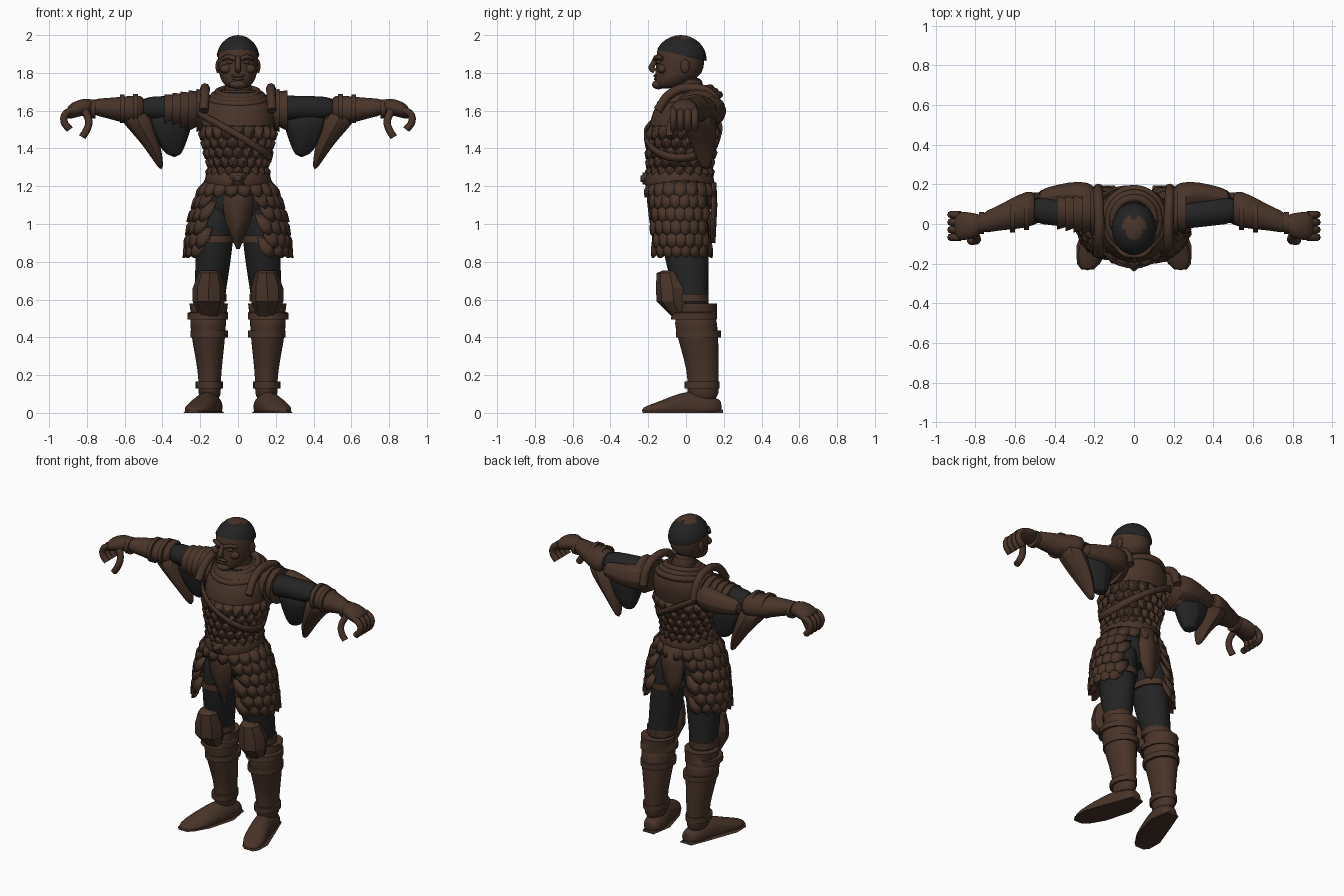
import bpy, bmesh, math
from mathutils import Vector

if "Cube" in bpy.data.objects:
    bpy.data.objects.remove(bpy.data.objects["Cube"])


def material(name, colour):
    mat = bpy.data.materials.new(name)
    mat.use_nodes = True
    mat.diffuse_color = colour
    mat.node_tree.nodes["Principled BSDF"].inputs["Base Color"].default_value = colour
    return mat


LEATHER = material("brown_leather", (.066, .034, .022, 1))
CLOTH = material("black_cloth", (.017, .017, .018, 1))
SIDES = {"left": 1, "right": -1}


def finish(name, bm, mat, subdiv=0, thick=0, angle=40):
    """Turn a bmesh into a named, shaded object."""
    bmesh.ops.recalc_face_normals(bm, faces=bm.faces)
    mesh = bpy.data.meshes.new(name)
    bm.to_mesh(mesh)
    bm.free()
    obj = bpy.data.objects.new(name, mesh)
    bpy.context.collection.objects.link(obj)
    mesh.materials.append(mat)
    if thick:
        mod = obj.modifiers.new("thickness", "SOLIDIFY")
        mod.thickness, mod.offset = thick, 0
    if subdiv:
        obj.modifiers.new("rounding", "SUBSURF").levels = subdiv
        obj.modifiers["rounding"].render_levels = subdiv
    bpy.ops.object.select_all(action="DESELECT")
    obj.select_set(True)
    bpy.context.view_layer.objects.active = obj
    bpy.ops.object.shade_smooth_by_angle(angle=math.radians(angle))
    return obj


def loft(name, rings, mat, axis="z", side=1, segs=16, subdiv=1, ripple=0, angle=40):
    """Skin ellipses (position, centre u, centre v, radius u, radius v) along an axis."""
    bm = bmesh.new()
    loops = []
    for t, u, v, ru, rv in rings:
        loop = []
        for i in range(segs):
            a = math.tau * i / segs
            k = 1 + ripple * (-1) ** i
            p, q = u + ru * k * math.cos(a), v + rv * k * math.sin(a)
            co = {"z": (p, q, t), "x": (t, p, q), "y": (p, t, max(q, 0))}[axis]
            loop.append(bm.verts.new((co[0] * side, co[1], co[2])))
        loops.append(loop)
    for low, high in zip(loops, loops[1:]):
        for i in range(segs):
            j = (i + 1) % segs
            bm.faces.new((low[i], low[j], high[j], high[i]))
    bm.faces.new(loops[0])
    bm.faces.new(loops[-1])
    return finish(name, bm, mat, subdiv, angle=angle)


def ball(name, loc, size, mat=LEATHER, side=1):
    bm = bmesh.new()
    bmesh.ops.create_uvsphere(bm, u_segments=24, v_segments=16, radius=1)
    for v in bm.verts:
        v.co = Vector(loc) + Vector(size) * v.co
        v.co.x *= side
    return finish(name, bm, mat)


def tube(name, points, radius, mat=LEATHER, side=1):
    curve = bpy.data.curves.new(name, "CURVE")
    curve.dimensions, curve.bevel_depth = "3D", radius
    curve.resolution_u, curve.bevel_resolution, curve.use_fill_caps = 6, 2, True
    spline = curve.splines.new("BEZIER")
    spline.bezier_points.add(len(points) - 1)
    for bp, (x, y, z) in zip(spline.bezier_points, points):
        bp.co = (x * side, y, z)
        bp.handle_left_type = bp.handle_right_type = "AUTO"
    curve.materials.append(mat)
    bpy.context.collection.objects.link(bpy.data.objects.new(name, curve))


def plate(name, outline, mat=LEATHER):
    """Thin sheet, symmetric about x, from (half width, y, z) rows."""
    bm = bmesh.new()
    rows = [[bm.verts.new((s * w, y + abs(s) * .02 * (1 if y < 0 else -1), z))
             for s in (-1, 0, 1)] for w, y, z in outline]
    for a, b in zip(rows, rows[1:]):
        for i in (0, 1):
            bm.faces.new((a[i], a[i + 1], b[i + 1], b[i]))
    return finish(name, bm, mat, thick=.012)


def at(rings, z):
    """Interpolate a z loft: centre and radii at a height."""
    rings = sorted(rings)
    for a, b in zip(rings, rings[1:]):
        if a[0] <= z <= b[0]:
            f = (z - a[0]) / (b[0] - a[0])
            return [p + f * (q - p) for p, q in zip(a[1:], b[1:])]
    return rings[0][1:] if z < rings[0][0] else rings[-1][1:]


def scales(name, body, heights, angles, width, length, flare):
    """Overlapping rounded scales set in staggered rows on a body loft."""
    bm = bmesh.new()
    shape = [(-1, 0), (-1, .55), (-.6, .85), (0, 1), (.6, .85), (1, .55), (1, 0)]
    step = angles[1] - angles[0]
    for row, z in enumerate(heights):
        cx, cy, rx, ry = at(body, z)
        ex = at(body, z - length)
        for a in angles:
            a = math.radians(a + step * .5 * (row % 2))
            c, s = math.cos(a), math.sin(a)
            top = Vector((cx + rx * c, cy + ry * s, z))
            tip = Vector((ex[0] + (ex[2] + flare) * c, ex[1] + (ex[3] + flare) * s, z - length))
            out = Vector((c / rx, s / ry, 0)).normalized()
            across = Vector((-out.y, out.x, 0)) * width
            rim = [bm.verts.new(top.lerp(tip, d) + across * w - out * .012 * abs(w)) for w, d in shape]
            mid = bm.verts.new(top.lerp(tip, .55) + out * .012)
            for i in range(len(rim)):
                bm.faces.new((mid, rim[i], rim[(i + 1) % len(rim)]))
    return finish(name, bm, LEATHER, thick=.01)


# Torso armour with scales, strap and belt
TORSO = [(1.18, 0, -.03, .17, .16), (1.28, 0, -.035, .14, .16), (1.4, 0, -.025, .172, .172),
         (1.5, 0, -.015, .195, .186), (1.6, 0, .01, .2, .19), (1.67, 0, .03, .17, .16),
         (1.72, 0, .04, .09, .09)]
loft("torso_armour", TORSO, LEATHER, segs=24)
scales("torso_scales", TORSO, [1.52, 1.47, 1.42, 1.37, 1.32], range(0, 360, 18), .036, .075, .012)
bm = bmesh.new()
edges = []
for i in range(48):
    a = math.tau * i / 48
    z = 1.47 - .12 * math.cos(a)
    pair = []
    for dz in (-.02, .02):
        x, y, rx, ry = at(TORSO, z + dz)
        pair.append(bm.verts.new(((rx + .018) * math.cos(a), y + (ry + .018) * math.sin(a), z + dz)))
    edges.append(pair)
for i, (a, b) in enumerate(edges):
    c, d = edges[(i + 1) % len(edges)]
    bm.faces.new((a, c, d, b))
finish("shoulder_strap", bm, LEATHER, thick=.01)
loft("belt", [(z, 0, -.035, r, r + .008) for z, r in ((1.2, .17), (1.22, .178), (1.26, .17), (1.28, .16))],
     LEATHER, segs=32, subdiv=0)
for name, half, depth in (("buckle", .04, .225), ("buckle_centre", .022, .235)):
    plate(name, [(half, -depth, 1.24 + half * .8), (half, -depth, 1.24 - half * .8)])

# Neck, scarf and head
loft("neck", [(1.64, 0, .03, .08, .08), (1.8, 0, .01, .078, .085)], LEATHER)
loft("black_collar", [(1.66, 0, .0, .12, .12), (1.7, 0, .01, .092, .1)], CLOTH, subdiv=0)
for k in range(3):
    r = .105 + .022 * k
    ring = [(r * math.cos(a), .02 + r * 1.05 * math.sin(a), 1.695 - .018 * k + .025 * math.sin(a))
            for a in (math.tau * i / 12 for i in range(13))]
    tube("scarf_fold", ring, .02)
loft("head", [(1.715, 0, -.105, .05, .05), (1.75, 0, -.07, .088, .1), (1.8, 0, -.035, .105, .13),
              (1.86, 0, -.03, .11, .13), (1.92, 0, -.03, .11, .13), (1.97, 0, -.03, .08, .1)], LEATHER)
tube("nose", [(0, -.155, 1.885), (0, -.172, 1.85), (0, -.183, 1.825), (0, -.165, 1.81)], .015)
ball("chin", (0, -.145, 1.738), (.045, .035, .025))
ball("upper_lip", (0, -.158, 1.785), (.035, .014, .009))
ball("lower_lip", (0, -.156, 1.768), (.03, .014, .009))
for label, s in SIDES.items():
    tube(label + "_brow", [(.012, -.163, 1.873), (.05, -.152, 1.885), (.08, -.125, 1.875)], .012, side=s)
    ball(label + "_eye", (.042, -.143, 1.857), (.02, .014, .01), side=s)
    ball(label + "_cheek", (.06, -.125, 1.82), (.035, .025, .025), side=s)
    ball(label + "_ear", (.107, -.005, 1.835), (.012, .024, .036), side=s)

# Tight cap with a crown patch
cap = ball("cap", (0, -.028, 1.87), (.115, .137, .13), CLOTH)
cap.data.materials.append(LEATHER)
bm = bmesh.new()
bm.from_mesh(cap.data)
bmesh.ops.bisect_plane(bm, geom=bm.verts[:] + bm.edges[:] + bm.faces[:],
                       plane_co=(0, -.03, 1.895), plane_no=(0, .23, 1), clear_inner=True)
for f in bm.faces:
    c = f.calc_center_median()
    f.material_index = int(math.hypot(c.x, c.y + .02) < .055)
bm.to_mesh(cap.data)
bm.free()

# Skirt of large scales, open at front and back, over cloth
SKIRT = [(1.24, 0, -.03, .175, .165), (1.12, 0, -.03, .215, .175),
         (1.0, 0, -.025, .25, .175), (.8, 0, -.02, .27, .17)]
scales("waist_scales", SKIRT, [1.23], range(0, 360, 20), .045, .09, .015)
for label, start in (("left", -54), ("right", 126)):
    scales(label + "_skirt_scales", SKIRT, [1.19, 1.12, 1.05, .98, .93],
           range(start, start + 105, 15), .047, .11, .022)
loft("hip_cloth", [(1.0, 0, -.01, .17, .12), (1.08, 0, -.02, .2, .14), (1.22, 0, -.03, .16, .15)], CLOTH)
plate("front_tabard", [(.055, -.2, 1.22), (.08, -.2, 1.12), (.07, -.19, 1.03), (.035, -.175, .94), (.005, -.16, .87)])
plate("back_tabard", [(.06, .155, 1.22), (.08, .16, 1.1), (.065, .155, 1.0), (.02, .15, .9)])

for label, s in SIDES.items():
    # Legs, knee guards and thigh straps
    LEG = [(.5, .15, .045, .075, .08), (.6, .15, .035, .08, .085), (.72, .14, .015, .09, .105),
           (.85, .128, 0, .097, .122), (1.0, .115, -.01, .1, .13), (1.14, .09, -.01, .09, .13)]
    loft(label + "_trouser_leg", LEG, CLOTH, side=s, ripple=.012)
    loft(label + "_thigh_strap", [(z, .12, -.005, .105, .135) for z in (.9, .94)], LEATHER, side=s, subdiv=0)
    loft(label + "_knee_guard", [(.51, .15, -.03, .055, .045), (.59, .155, -.065, .085, .09),
                                 (.66, .155, -.07, .085, .09), (.74, .15, -.085, .06, .07),
                                 (.755, .15, -.07, .045, .05)], LEATHER, side=s, segs=8, subdiv=0, angle=20)
    loft(label + "_knee_strap", [(z, .15, .03, .09, .09) for z in (.59, .63)], LEATHER, side=s, subdiv=0)
    # Boots
    loft(label + "_boot", [(.06, .15, .09, .062, .088), (.14, .15, .09, .06, .083), (.22, .15, .09, .063, .085),
                           (.36, .155, .07, .085, .105), (.48, .16, .05, .1, .118),
                           (.54, .155, .05, .095, .105)], LEATHER, side=s)
    loft(label + "_boot_cuff", [(.495, .16, .042, .108, .122), (.53, .16, .045, .106, .12),
                                (.535, .155, .06, .096, .104), (.58, .155, .065, .102, .1)],
         LEATHER, side=s, subdiv=0)
    for z, r in ((.13, .072), (.4, .099)):
        loft(label + "_boot_band", [(z + d, .152, .085 - (z > .2) * .02, r, r + .02) for d in (0, .035)],
             LEATHER, side=s, subdiv=0)
    loft(label + "_foot", [(.19, .135, .03, .03, .035), (.16, .138, .03, .06, .05), (.06, .15, .03, .07, .09),
                           (-.03, .175, .025, .07, .085), (-.12, .205, .02, .078, .05),
                           (-.19, .225, .015, .062, .03), (-.235, .235, .01, .025, .015)], LEATHER, "y", s)
    loft(label + "_sole", [(.195, .135, 0, .04, .018), (.06, .15, 0, .077, .018), (-.11, .205, 0, .085, .018),
                           (-.2, .23, 0, .058, .018), (-.23, .235, 0, .03, .018)], LEATHER, "y", s, subdiv=0)
    # Arms, forearm guards and hanging sleeves
    loft(label + "_upper_arm", [(.16, .05, 1.61, .08, .075), (.26, .045, 1.615, .072, .066),
                                (.4, .06, 1.615, .068, .064), (.53, .075, 1.61, .075, .064)], CLOTH, "x", s)
    loft(label + "_forearm", [(.49, .08, 1.61, .085, .07), (.54, .075, 1.605, .095, .078),
                              (.62, .05, 1.605, .08, .07), (.7, .025, 1.615, .06, .052),
                              (.78, .0, 1.62, .055, .045)], LEATHER, "x", s)
    for x, r in ((.53, .088), (.6, .084), (.755, .056)):
        loft(label + "_arm_band", [(x + d, .19 - x / 4.3 - .01, 1.61, r, r * .9) for d in (0, .025)],
             LEATHER, "x", s, subdiv=0)
    loft(label + "_sleeve_lining", [(1.6, .36, .08, .14, .08), (1.52, .36, .085, .115, .08),
                                    (1.44, .355, .09, .085, .065), (1.35, .335, .1, .03, .035)],
         CLOTH, side=s, ripple=.06)
    loft(label + "_sleeve_edge", [(1.6, .55, .065, .1, .085), (1.53, .525, .075, .08, .085),
                                  (1.45, .475, .085, .055, .075), (1.37, .435, .095, .035, .05),
                                  (1.285, .405, .105, .01, .02)], LEATHER, side=s, ripple=.08)
    # Hands
    loft(label + "_hand", [(.76, 0, 1.62, .045, .04), (.81, -.01, 1.622, .068, .046),
                           (.87, -.01, 1.605, .075, .045), (.91, -.01, 1.585, .068, .035)], LEATHER, "x", s)
    for i in range(4):
        y = -.067 + .038 * i
        tube(label + "_finger", [(.875, y, 1.605), (.915, y, 1.58), (.92, y, 1.54), (.89, y, 1.5)], .019, side=s)
    tube(label + "_thumb", [(.81, -.05, 1.6), (.79, -.075, 1.54), (.8, -.085, 1.5), (.825, -.085, 1.46)],
         .02, side=s)
    # Shoulder ridge and layered guard, longer on the right
    tube(label + "_shoulder_ridge", [(.18, -.15, 1.6), (.175, -.08, 1.69), (.175, .04, 1.72),
                                     (.18, .14, 1.68), (.18, .18, 1.58)], .025, side=s)
    for i in range(2 if s > 0 else 5):
        x, r = .17 + .042 * i, .115 - .007 * i
        loft(label + "_shoulder_guard", [(x, .065, 1.61, r * .9, r * .85), (x + .05, .065, 1.6, r * 1.08, r)],
             LEATHER, "x", s, subdiv=0)
    loft(label + "_shoulder_cape", [(.18, .12, 1.6, .08, .08), (.28, .15, 1.6, .07, .08),
                                    (.38, .145, 1.59, .055, .06), (.5, .125, 1.59, .045, .045)],
         LEATHER, "x", s, ripple=.04)
